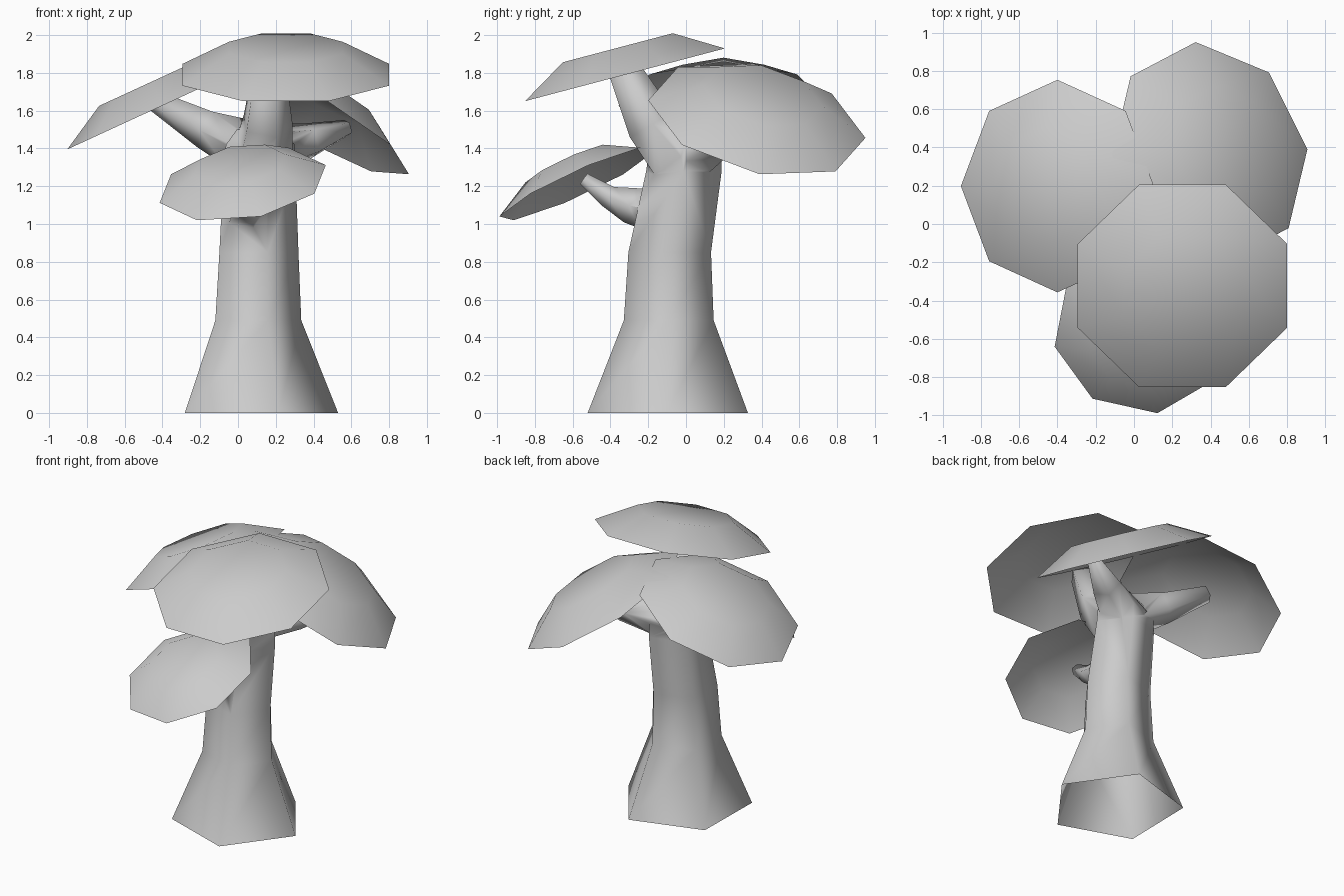
import bpy, bmesh, math
from mathutils import Vector

if "Cube" in bpy.data.objects:
    bpy.data.objects.remove(bpy.data.objects["Cube"])


def add_object(name, bm):
    bmesh.ops.recalc_face_normals(bm, faces=bm.faces[:])
    for f in bm.faces:
        f.smooth = True
    mesh = bpy.data.meshes.new(name)
    bm.to_mesh(mesh)
    bm.free()
    ob = bpy.data.objects.new(name, mesh)
    bpy.context.collection.objects.link(ob)
    return ob


def tube(name, stations, upright=False, sides=5):
    """Closed five-sided tube through (x, y, z, radius) stations."""
    bm = bmesh.new()
    pts = [Vector(s[:3]) for s in stations]
    rings = []
    for i, s in enumerate(stations):
        tangent = pts[min(i + 1, len(pts) - 1)] - pts[max(i - 1, 0)]
        if upright:
            u, v = Vector((1, 0, 0)), Vector((0, 1, 0))
        else:
            q = tangent.to_track_quat('Z', 'Y')
            u, v = q @ Vector((1, 0, 0)), q @ Vector((0, 1, 0))
        ring = []
        for k in range(sides):
            a = math.radians(-1 + 360 / sides * k)
            ring.append(bm.verts.new(pts[i] + s[3] * (u * math.cos(a) + v * math.sin(a))))
        rings.append(ring)
    for a, b in zip(rings, rings[1:]):
        for k in range(sides):
            j = (k + 1) % sides
            bm.faces.new((a[k], a[j], b[j], b[k]))
    bm.faces.new(rings[0][::-1])
    bm.faces.new(rings[-1])
    return add_object(name, bm)


def cap(name, center, normal, direction, r, phase=22.5):
    """Open octagonal dome with a flat crown, tilted along a normal."""
    bm = bmesh.new()
    c, n = Vector(center), Vector(normal).normalized()
    u = Vector(direction)
    u = (u - n * u.dot(n)).normalized()
    v = n.cross(u)
    rings = []
    for radius, h in ((r, 0), (r * 0.55, r * 0.25)):
        ring = []
        for k in range(8):
            a = math.radians(phase + 45 * k)
            ring.append(bm.verts.new(c + n * h + radius * (u * math.cos(a) + v * math.sin(a))))
        rings.append(ring)
    low, high = rings
    for k in range(8):
        j = (k + 1) % 8
        bm.faces.new((low[k], low[j], high[j], high[k]))
    bm.faces.new(high)
    ob = add_object(name, bm)
    # keep the outside facing up
    if ob.data.polygons[-1].normal.dot(n) < 0:
        ob.data.flip_normals()
    return ob


# Trunk with a flared five-sided foot
trunk = tube("trunk", [
    (0.084, -0.094, 0, 0.446), (0.085, -0.09, 0.49, 0.25),
    (0.09, -0.085, 0.85, 0.23), (0.095, -0.01, 1.28, 0.21),
    (0.10, 0.0, 1.42, 0.20), (0.10, 0.0, 1.50, 0.13)], upright=True)

# Branches, merged into the trunk
branches = [
    tube("branch_top", [(0.12, -0.03, 1.33, 0.17), (0.15, -0.19, 1.53, 0.14),
                        (0.16, -0.33, 1.82, 0.09)]),
    tube("branch_left", [(0.08, 0.0, 1.40, 0.16), (-0.16, 0.10, 1.50, 0.11),
                         (-0.43, 0.22, 1.65, 0.06)]),
    tube("branch_back", [(0.10, 0.02, 1.38, 0.16), (0.38, 0.17, 1.44, 0.10),
                         (0.58, 0.28, 1.51, 0.045)]),
    tube("branch_low", [(0.05, -0.17, 1.07, 0.12), (0.05, -0.30, 1.10, 0.10),
                        (0.05, -0.41, 1.145, 0.062), (0.04, -0.54, 1.24, 0.035)]),
]
bpy.context.view_layer.objects.active = trunk
for b in branches:
    m = trunk.modifiers.new("join", 'BOOLEAN')
    m.operation = 'UNION'
    m.solver = 'EXACT'
    m.object = b
    bpy.ops.object.modifier_apply(modifier=m.name)
    bpy.data.objects.remove(b)

# Open foot
bm = bmesh.new()
bm.from_mesh(trunk.data)
foot = [f for f in bm.faces if f.calc_center_median().z < 0.001]
bmesh.ops.delete(bm, geom=foot, context='FACES')
for f in bm.faces:
    f.smooth = True
bm.to_mesh(trunk.data)
bm.free()

# Tilted caps
cap("cap_top", (0.253, -0.323, 1.79), (0, -0.255, 0.967), (1, 0, 0), 0.592)
cap("cap_left", (-0.40, 0.198, 1.627), (-0.418, 0, 0.908), (0, 1, 0), 0.555, phase=0)
cap("cap_back", (0.395, 0.375, 1.555), (0.481, 0.208, 0.852), (0.755, 0.397, -0.523), 0.588)
cap("cap_low", (0.025, -0.578, 1.212), (-0.146, -0.412, 0.90), (-0.172, -0.885, -0.433), 0.455)
